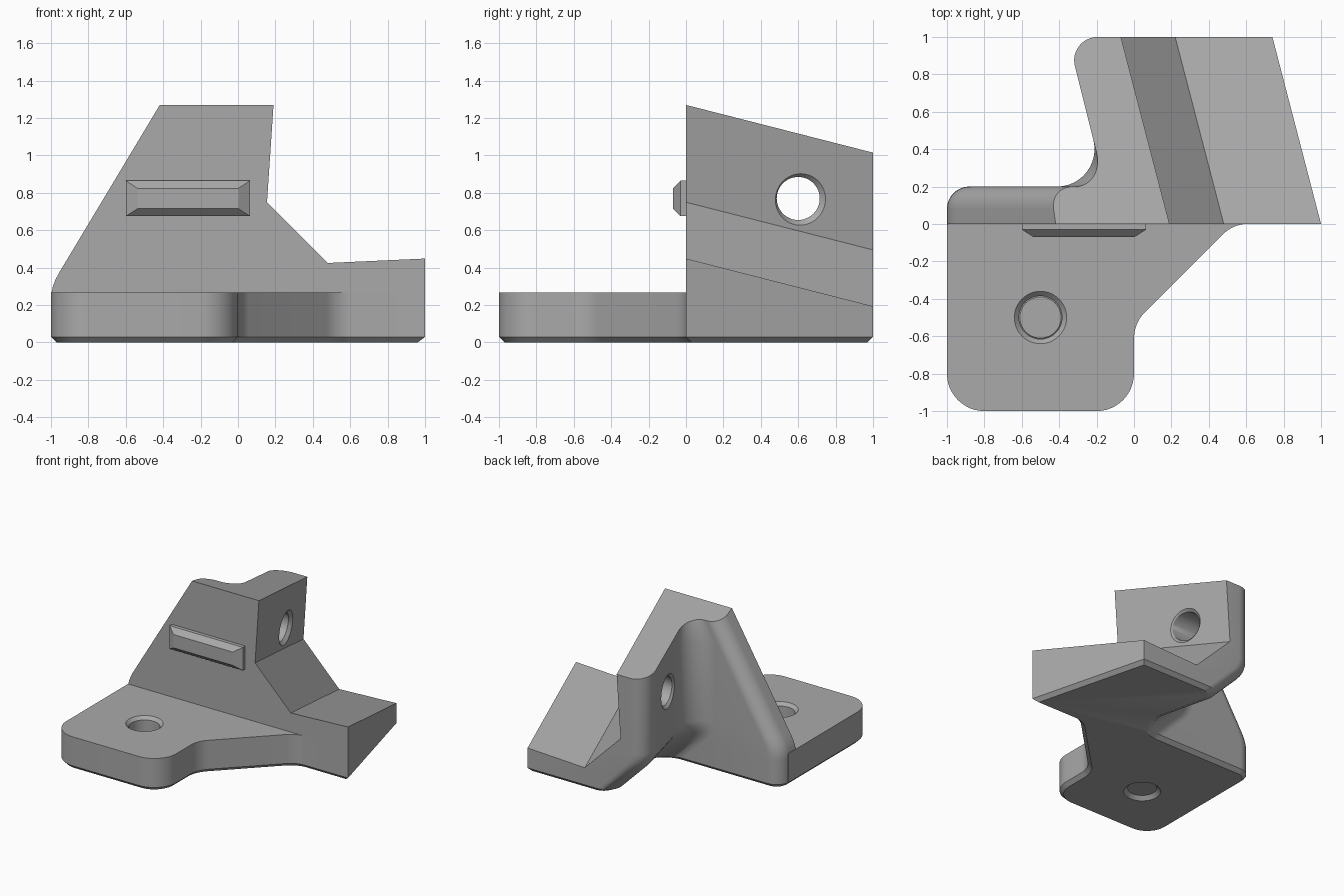
import bpy, bmesh, math
from mathutils import Vector, Matrix

if bpy.data.objects.get("Cube"):
    bpy.data.objects.remove(bpy.data.objects["Cube"])

grey = bpy.data.materials.new("plain grey")
grey.use_nodes = True
grey.diffuse_color = (0.4, 0.4, 0.4, 1)
grey.node_tree.nodes["Principled BSDF"].inputs["Base Color"].default_value = grey.diffuse_color


def rounded(corners, steps=12):
    """Counter-clockwise outline; each corner is (x, y, radius)."""
    out = []
    for i, (x, y, r) in enumerate(corners):
        p = Vector((x, y))
        a = (Vector(corners[i - 1][:2]) - p).normalized()
        b = (Vector(corners[(i + 1) % len(corners)][:2]) - p).normalized()
        if r == 0:
            out.append(p)
            continue
        half = a.angle(b) / 2
        centre = p + (a + b).normalized() * r / math.sin(half)
        start = p + a * r / math.tan(half) - centre
        end = p + b * r / math.tan(half) - centre
        turn = math.atan2(start.x * end.y - start.y * end.x, start.dot(end))
        for k in range(steps + 1):
            out.append(centre + Matrix.Rotation(turn * k / steps, 2) @ start)
    return out


def inset(points, d):
    """Mitred inward offset of a counter-clockwise outline."""
    out = []
    for i, p in enumerate(points):
        e = (p - points[i - 1]).normalized()
        f = (points[(i + 1) % len(points)] - p).normalized()
        n, m = Vector((-e.y, e.x)), Vector((-f.y, f.x))
        out.append(p + (n + m) * d / (1 + n.dot(m)))
    return out


def loft(name, rings):
    """Solid through rings of 3D points, capped at both ends."""
    bm = bmesh.new()
    loops = [[bm.verts.new(p) for p in ring] for ring in rings]
    n = len(loops[0])
    for lo, hi in zip(loops, loops[1:]):
        for i in range(n):
            j = (i + 1) % n
            bm.faces.new((lo[i], lo[j], hi[j], hi[i]))
    bm.faces.new(loops[0][::-1])
    bm.faces.new(loops[-1])
    bmesh.ops.recalc_face_normals(bm, faces=bm.faces)
    mesh = bpy.data.meshes.new(name)
    bm.to_mesh(mesh)
    bm.free()
    mesh.materials.append(grey)
    obj = bpy.data.objects.new(name, mesh)
    bpy.context.collection.objects.link(obj)
    return obj


def boolean(obj, other, operation):
    mod = obj.modifiers.new("bool", "BOOLEAN")
    mod.operation, mod.solver, mod.object = operation, "EXACT", other
    bpy.context.view_layer.objects.active = obj
    bpy.ops.object.modifier_apply(modifier=mod.name)
    bpy.data.objects.remove(other)


def bore(obj, centre, axis, length, r1, r2=None):
    """Cut a round or tapered hole, r1 at the start and r2 at the end."""
    turn = Vector(axis).to_track_quat("Z", "Y").to_matrix()
    rings = []
    for r, h in ((r1, -length / 2), (r2 or r1, length / 2)):
        angles = [math.tau * k / 48 for k in range(48)]
        rings.append([Vector(centre) + turn @ Vector((r * math.cos(t), r * math.sin(t), h))
                      for t in angles])
    boolean(obj, loft("cutter", rings), "DIFFERENCE")


def bend(z, knee, w=0.07):
    """Zero below the knee, then rising one to one, with a soft turn."""
    if z < knee - w:
        return 0
    return z - knee if z > knee + w else (z - knee + w) ** 2 / (4 * w)


def body_outline(z):
    slab = -1 + 0.6 * bend(z, 0.3)
    wall = -0.105 + 0.33 - z + bend(z, 0.33)
    inner = wall - 0.05
    fillet = min(0.2, (inner - slab - 0.13) / 1.3)
    return rounded([(1, 0, 0), (0.74, 1, 0), (wall - 0.25, 1, 0.125),
                    (inner, 0.2, fillet), (slab, 0.2, 0.12), (slab, 0, 0)])


def at_height(points, z):
    return [Vector((p.x, p.y, z)) for p in points]


# Rear body: leaning outline with a chamfered foot
CH = 0.03
rings = [at_height(inset(body_outline(0), CH), 0)]
rings += [at_height(body_outline(z), z)
          for z in (CH, 0.23, 0.265, 0.3, 0.335, 0.37, 0.4, 1.05, 1.32)]
bracket = loft("bracket", rings)

# Trim its top with a stepped profile swept back, down and sideways
profile = [(-3, -1), (3, -1), (3, 0.54), (0.48, 0.425), (0.155, 0.75), (0.19, 1.27), (-3, 1.27)]
sweep = loft("trim", [[Vector((x - 0.26 * y, y, z - 0.255 * y)) for x, z in profile]
                      for y in (-0.2, 1.2)])
boolean(bracket, sweep, "INTERSECT")

# Front mounting plate
plate_outline = rounded([(-1, -1, 0.2), (0, -1, 0.2), (0, -0.53, 0.2), (0.53, 0, 0.2),
                         (0.63, 0.002, 0), (0.6, 0.1, 0), (-1, 0.1, 0)])
plate = loft("mounting_plate", [at_height(inset(plate_outline, CH), 0),
                                at_height(plate_outline, CH), at_height(plate_outline, 0.268)])
boolean(bracket, plate, "UNION")

# Plate hole, chamfered at both ends
bore(bracket, (-0.5, -0.5, 0.13), (0, 0, 1), 0.6, 0.115)
bore(bracket, (-0.5, -0.5, 0.268), (0, 0, 1), 0.06, 0.11, 0.17)
bore(bracket, (-0.5, -0.5, 0), (0, 0, 1), 0.06, 0.17, 0.11)

# Upright hole, chamfered square to its faces
bore(bracket, (-0.12, 0.6, 0.77), (1, 0, 0), 0.7, 0.115)
bore(bracket, (0.01, 0.61, 0.765), (1, 0.26, -0.07), 0.06, 0.11, 0.17)
bore(bracket, (-0.258, 0.6, 0.77), (1, 0.25, 0), 0.06, 0.17, 0.11)

# Raised tab on the front face
tab_rings = []
for y, d in ((0.02, 0), (-0.03, 0), (-0.07, 0.045)):
    x0, x1, z0, z1 = -0.6 + d * 1.4, 0.065 - d * 1.4, 0.675 + d * 0.9, 0.865 - d * 0.9
    tab_rings.append([Vector((x, y, z)) for x, z in ((x0, z0), (x1, z0), (x1, z1), (x0, z1))])
loft("front_tab", tab_rings)

# Smooth the rounds, keep hard edges
bpy.ops.object.select_all(action="DESELECT")
bracket.select_set(True)
bpy.context.view_layer.objects.active = bracket
bpy.ops.object.shade_smooth_by_angle(angle=math.radians(30))
